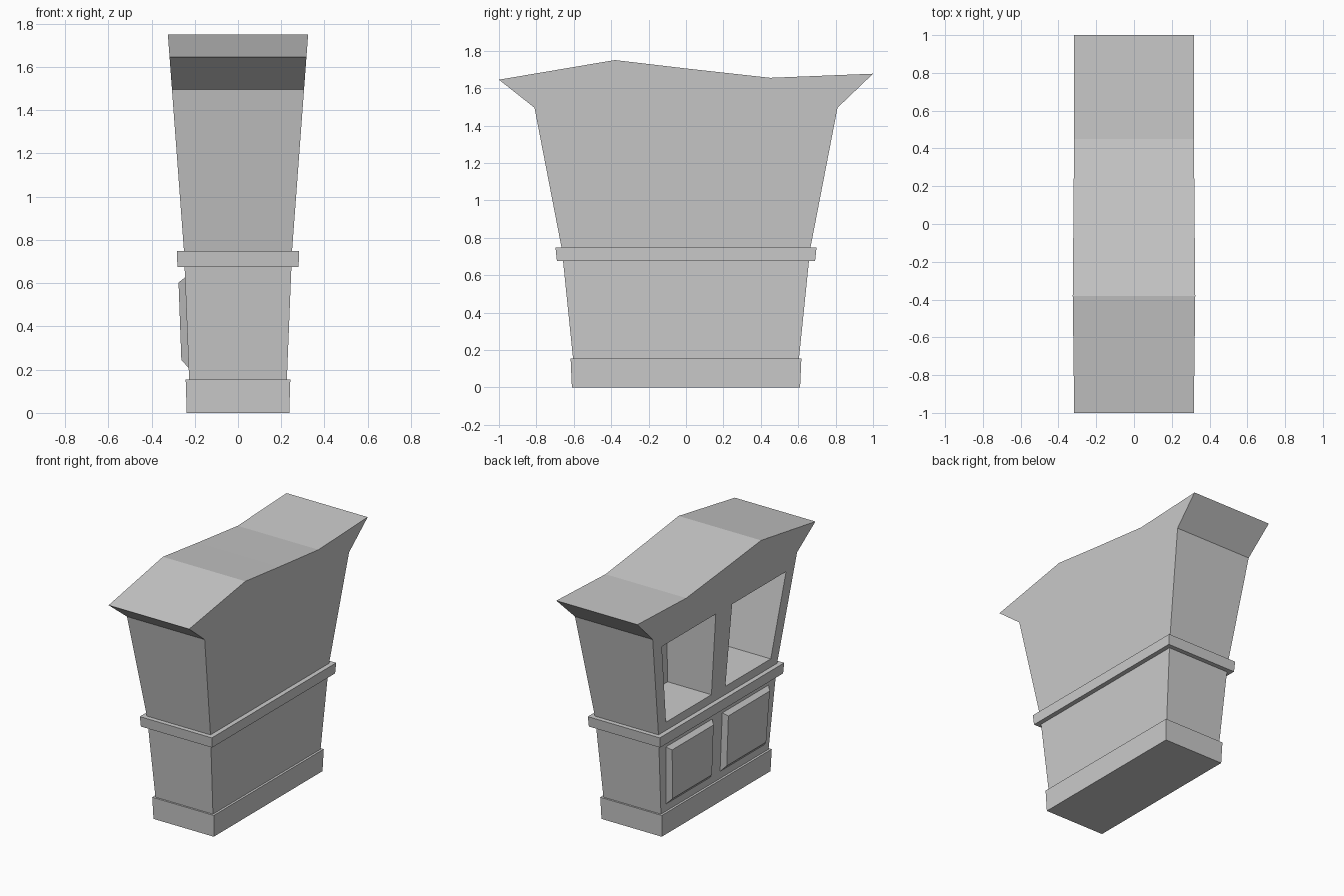
import bpy, bmesh

if "Cube" in bpy.data.objects:
    bpy.data.objects.remove(bpy.data.objects["Cube"])


def make_object(name, bm):
    bmesh.ops.recalc_face_normals(bm, faces=bm.faces[:])
    me = bpy.data.meshes.new(name)
    bm.to_mesh(me)
    bm.free()
    ob = bpy.data.objects.new(name, me)
    bpy.context.collection.objects.link(ob)
    return ob


def loft(name, ring_a, ring_b):
    """Closed solid between two matching rings of points."""
    bm = bmesh.new()
    a = [bm.verts.new(p) for p in ring_a]
    b = [bm.verts.new(p) for p in ring_b]
    n = len(a)
    bm.faces.new(a)
    bm.faces.new(b[::-1])
    for i in range(n):
        j = (i + 1) % n
        bm.faces.new((a[i], b[i], b[j], a[j]))
    return make_object(name, bm)


def rect(x, y, z):
    return [(-x, -y, z), (x, -y, z), (x, y, z), (-x, y, z)]


# Plinth, lower case and waist moulding: flaring boxes
loft("plinth", rect(0.237, 0.61, 0), rect(0.242, 0.617, 0.155))
loft("lower_case", rect(0.226, 0.604, 0.155), rect(0.25, 0.665, 0.75))
loft("waist_moulding", rect(0.28, 0.69, 0.675), rect(0.283, 0.698, 0.748))

# Upper case with flared eaves and wavy top, widening towards the top
profile = [(-0.665, 0.745), (0.665, 0.745), (0.81, 1.495), (1.0, 1.677),
           (0.45, 1.655), (0.0, 1.705), (-0.38, 1.75), (-1.0, 1.645),
           (-0.81, 1.495)]


def half_width(z):
    return 0.25 + 0.0743 * (z - 0.75)


upper = loft("upper_case",
             [(-half_width(z), y, z) for y, z in profile],
             [(half_width(z), y, z) for y, z in profile])

for side, label in ((1, "a"), (-1, "b")):
    # Open shelf niche cut into the upper case
    outline = [(0.078, 0.81), (0.588, 0.81), (0.697, 1.40), (0.092, 1.40)]
    cutter = loft("niche_cutter_" + label,
                  [(-0.5, side * y, z) for y, z in outline],
                  [(0.09, side * y, z) for y, z in outline])
    cutter.hide_render = True
    mod = upper.modifiers.new("niche_" + label, 'BOOLEAN')
    mod.operation = 'DIFFERENCE'
    mod.solver = 'EXACT'
    mod.object = cutter
    bpy.context.view_layer.objects.active = upper
    bpy.ops.object.modifier_apply(modifier=mod.name)
    bpy.data.objects.remove(cutter)

    # Raised door panel with bevelled border
    back = [(-0.226, 0.055, 0.205), (-0.226, 0.552, 0.205),
            (-0.243, 0.578, 0.628), (-0.243, 0.055, 0.628)]
    front = [(-0.262, 0.083, 0.245), (-0.262, 0.525, 0.245),
             (-0.275, 0.548, 0.603), (-0.275, 0.083, 0.603)]
    loft("door_panel_" + label,
         [(x, side * y, z) for x, y, z in back],
         [(x, side * y, z) for x, y, z in front])
